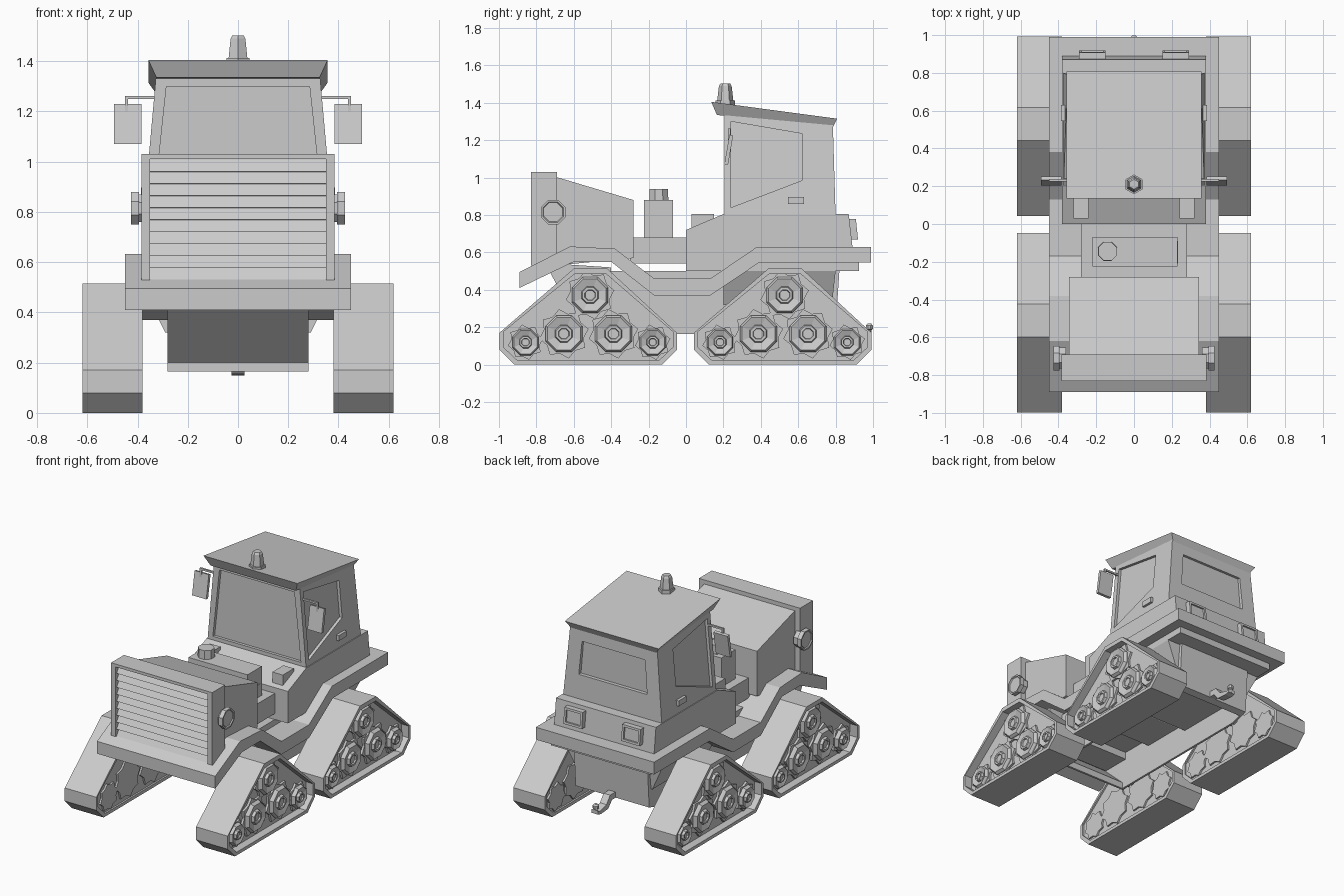
import bpy, bmesh
from math import pi, cos, sin

if "Cube" in bpy.data.objects:
    bpy.data.objects.remove(bpy.data.objects["Cube"])


def loft(name, rings, closed=False, mirror=False):
    """Skin rings of 3D points; ends are capped unless the rings close on themselves."""
    bm = bmesh.new()
    vs = [[bm.verts.new(p) for p in r] for r in rings]
    n = len(vs[0])
    for k in range(len(vs) if closed else len(vs) - 1):
        a, b = vs[k], vs[(k + 1) % len(vs)]
        for i in range(n):
            j = (i + 1) % n
            bm.faces.new((a[i], a[j], b[j], b[i]))
    if not closed:
        bm.faces.new(vs[0])
        bm.faces.new(vs[-1])
    bmesh.ops.recalc_face_normals(bm, faces=bm.faces)
    me = bpy.data.meshes.new(name)
    bm.to_mesh(me)
    bm.free()
    ob = bpy.data.objects.new(name, me)
    bpy.context.collection.objects.link(ob)
    if mirror:
        ob.modifiers.new("Mirror", 'MIRROR')
    return ob


def prism(name, prof, x0, x1, mirror=False):
    """Extrude a (y, z) profile along x."""
    return loft(name, [[(x, y, z) for y, z in prof] for x in (x0, x1)], mirror=mirror)


def box(name, x0, x1, y0, y1, z0, z1, mirror=False):
    return prism(name, [(y0, z0), (y1, z0), (y1, z1), (y0, z1)], x0, x1, mirror)


def circle(y, z, r, n, r2=None):
    """(a, b) points of a polygon, or of a star when r2 is given."""
    m = n * 2 if r2 else n
    return [(y + (r2 if r2 and i % 2 else r) * cos(2 * pi * (i + .5) / m),
             z + (r2 if r2 and i % 2 else r) * sin(2 * pi * (i + .5) / m)) for i in range(m)]


def lathe_x(name, y, z, steps, n):
    """Stepped wheel along x from (x, radius) pairs, mirrored."""
    return loft(name, [[(x, a, b) for a, b in circle(y, z, r, n)] for x, r in steps], mirror=True)


def lathe_z(name, x, y, steps, n):
    return loft(name, [[(a, b, z) for a, b in circle(x, y, r, n)] for z, r in steps])


def cut(ob, cutter):
    cutter.hide_render = True
    m = ob.modifiers.new("Cut", 'BOOLEAN')
    m.object, m.operation, m.solver = cutter, 'DIFFERENCE', 'EXACT'
    bpy.context.view_layer.objects.active = ob
    bpy.ops.object.modifier_apply(modifier=m.name)
    bpy.data.objects.remove(cutter)


# Track units: belt, plate and wheels
belt = [(-.475, .17), (-.475, .08), (-.395, 0), (.395, 0), (.475, .08), (.475, .17), (.1, .515), (-.075, .515)]
wheels = [(-.335, .12, .08), (-.13, .165, .112), (.135, .165, .112), (.345, .12, .08), (.01, .372, .11)]
for tag, cy in (("front", -.523), ("rear", .517)):
    outer = [(cy + y, z) for y, z in belt]
    inner = [(cy + y * .955, .22 + (z - .22) * .9) for y, z in belt]
    loft(tag + "_track_belt", [[(x, *p) for p in ring] for x, ring in
         ((.38, outer), (.62, outer), (.62, inner), (.38, inner))], closed=True, mirror=True)
    prism(tag + "_track_plate", inner, .392, .565, True)
    for i, (y, z, r) in enumerate(wheels):
        y += cy
        prism(f"{tag}_cog_{i}", circle(y, z, r * 1.2, 8, r * .97), .38, .58, True)
        lathe_x(f"{tag}_wheel_{i}", y, z,
                [(.5, r * .95), (.59, r * .95), (.605, r * .85), (.592, r * .45), (.61, r * .4),
                 (.61, r * .28), (.6, r * .25)], 8)

# Chassis hull open underneath, tapered tub and tow hook
hull = prism("hull", [(-.71, .5), (-.68, .41), (-.45, .2), (-.45, .165), (.68, .165), (.8, .2), (.82, .5)],
             -.28, .28)
cut(hull, prism("hull_cutter", [(-.66, .42), (-.435, .21), (-.435, .1), (.66, .1), (.78, .21), (.8, .42)],
                -.265, .265))
loft("cab_tub", [[(-x, y0, z), (x, y0, z), (x, y1, z), (-x, y1, z)] for x, y0, y1, z in
     ((.29, .2, .78, .32), (.38, .2, .8, .5))])
prism("front_cross_member", [(-.73, .5), (-.685, .415), (-.6, .37), (-.4, .37), (-.4, .52), (-.7, .54)], -.38, .38)
box("rear_step", -.38, .38, .2, .925, .5, .56)
prism("tow_arm", [(.78, .24), (.86, .24), (.9, .19), (.97, .17), (.99, .18), (.99, .155), (.96, .148),
                  (.88, .155), (.84, .2), (.78, .2)], -.025, .025)
lathe_z("tow_ball", 0, .98, [(.16, .012), (.185, .012), (.19, .02), (.21, .02), (.22, .01)], 8)

# Full-width fender deck
prism("fender_deck", [(-.89, .495), (-.62, .632), (-.38, .62), (-.17, .46), (.13, .46), (.38, .63), (.99, .63),
                      (.99, .545), (.39, .545), (.13, .37), (-.17, .37), (-.4, .55), (-.6, .55), (-.89, .41)],
      -.45, .45)

# Hood, radiator frame and grille
prism("hood", [(-.7, .53), (-.28, .57), (-.28, .88), (-.7, 1.005)], -.345, .345)
box("radiator_block", -.385, .385, -.785, -.69, .53, 1.03)
box("radiator_post", .35, .385, -.83, -.78, .53, 1.03, True)
box("radiator_top", -.35, .35, -.83, -.78, 1.01, 1.03)
for i in range(10):
    z = .53 + i * .048
    prism(f"grille_slat_{i}", [(-.78, z), (-.82, z), (-.79, z + .046), (-.78, z + .048)], -.35, .35)
lathe_x("headlight", -.71, .815, [(.36, .06), (.395, .06), (.395, .07), (.425, .07), (.425, .06), (.418, .055)], 8)

# Engine deck with box and exhaust cap
box("engine_deck", -.28, .28, -.3, .02, .54, .68)
box("engine_box", -.22, .23, -.225, -.07, .66, .88)
box("engine_box_panel", .22, .234, -.21, -.09, .71, .77)
lathe_z("exhaust_cap", -.14, -.145, [(.87, .055), (.94, .053)], 8)

# Cab base with pads and tail lamps
prism("cab_base", [(0, .5), (0, .72), (.2, .805), (.87, .805), (.905, .5)], -.38, .38)
box("cowl_pad", .24, .32, .03, .15, .7, .805, True)


def lamp_ring(inset, out):
    return [(x, .99 - z * .105 + out, z) for x, z in ((.15 + inset, .67 + inset), (.29 - inset, .67 + inset),
                                                      (.29 - inset, .78 - inset), (.15 + inset, .78 - inset))]


loft("tail_lamp", [lamp_ring(0, -.06), lamp_ring(0, 0), lamp_ring(.015, 0), lamp_ring(.015, -.012)], mirror=True)


# Cab shell with recessed windows
def half(z):
    return .375 - (z - .8) * .09


cab = loft("cab", [[(-half(z), a, z), (half(z), a, z), (half(z2), b, z2), (-half(z2), b, z2)]
                   for a, b, z, z2 in ((.205, .80, .79, .79), (.205, .785, 1.345, 1.29))])
pane = [(.24, .84), (.24, 1.3), (.62, 1.235), (.62, .985)]
for s in (-1, 1):
    cut(cab, loft("side_cutter", [[(s * (half(z) + d), y, z) for y, z in pane] for d in (-.02, .1)]))
front = [(-.335, .83), (.335, .83), (.285, 1.3), (-.285, 1.3)]
cut(cab, loft("front_cutter", [[(x, y, z) for x, z in front] for y in (.1, .225)]))
back = [(-.26, .97), (.26, .97), (.24, 1.2), (-.24, 1.2)]
cut(cab, loft("rear_cutter", [[(x, y, z) for x, z in back] for y in (.77, .9)]))
box("door_handle", .35, .386, .545, .63, .86, .897, True)

# Flared sloping roof and beacon
loft("roof", [[(-x, a, z), (x, a, z), (x, b, z2), (-x, b, z2)] for x, a, b, z, z2 in
     ((.325, .165, .785, 1.335, 1.27), (.357, .135, .808, 1.405, 1.315))])
lathe_z("beacon", 0, .21, [(1.38, .052), (1.413, .052), (1.413, .043), (1.49, .034), (1.503, .026)], 6)

# Mirrors on bent arms
box("mirror_arm", .31, .45, .225, .238, 1.25, 1.262, True)
box("mirror_drop", .437, .45, .225, .238, 1.2, 1.255, True)
prism("mirror", [(.205, 1.07), (.225, 1.07), (.252, 1.225), (.232, 1.23)], .385, .493, True)
